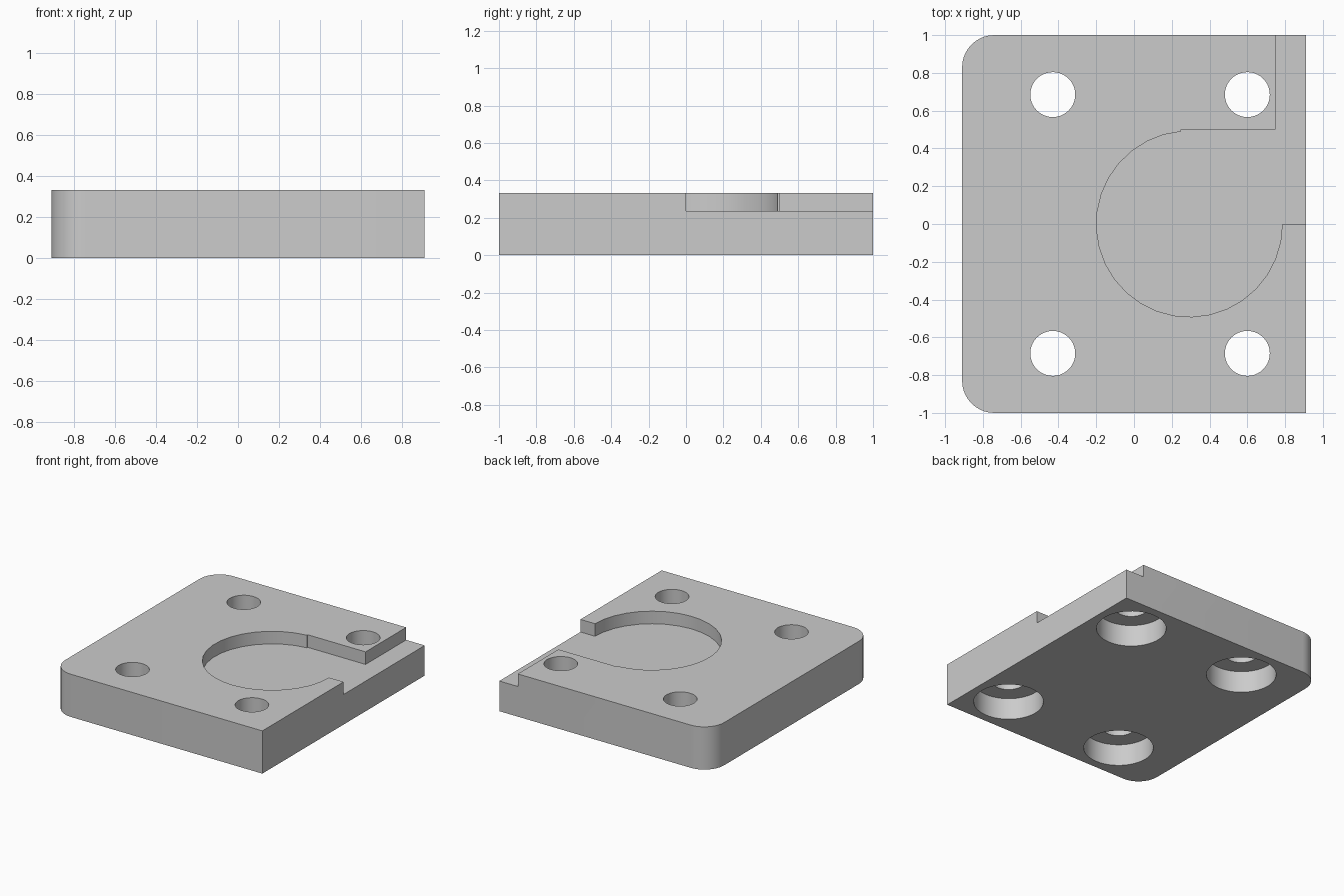
import bpy, bmesh
from math import sin, cos, pi, radians

default = bpy.data.objects.get("Cube")
if default:
    bpy.data.objects.remove(default, do_unlink=True)

W, D, H = 0.91, 1.0, 0.333       # half width, half depth, height
FLOOR = 0.235                    # pocket floor
SHELF = 0.17                     # counterbore depth

grey = bpy.data.materials.new("light_grey")
grey.use_nodes = True
color = (0.6, 0.6, 0.6, 1)
grey.diffuse_color = color
grey.node_tree.nodes["Principled BSDF"].inputs["Base Color"].default_value = color


def arc(cx, cy, r, start, end, steps):
    """Points along an arc, angles in degrees."""
    angles = [radians(start + (end - start) * i / steps) for i in range(steps + 1)]
    return [(cx + r * cos(a), cy + r * sin(a)) for a in angles]


def prism(name, outline, z0, z1):
    """Solid made by extruding a flat outline upwards."""
    bm = bmesh.new()
    face = bm.faces.new([bm.verts.new((x, y, z0)) for x, y in outline])
    top = bmesh.ops.extrude_face_region(bm, geom=[face])["geom"]
    bmesh.ops.translate(bm, vec=(0, 0, z1 - z0),
                        verts=[v for v in top if isinstance(v, bmesh.types.BMVert)])
    bmesh.ops.recalc_face_normals(bm, faces=bm.faces)
    mesh = bpy.data.meshes.new(name)
    bm.to_mesh(mesh)
    bm.free()
    mesh.materials.append(grey)
    obj = bpy.data.objects.new(name, mesh)
    bpy.context.collection.objects.link(obj)
    return obj


def cut(target, cutter):
    """Subtract the cutter and remove it."""
    mod = target.modifiers.new("cut", "BOOLEAN")
    mod.operation = "DIFFERENCE"
    mod.solver = "EXACT"
    mod.object = cutter
    bpy.context.view_layer.objects.active = target
    bpy.ops.object.modifier_apply(modifier=mod.name)
    bpy.data.objects.remove(cutter, do_unlink=True)


# Plate with two rounded corners on one side
R = 0.17
plate = prism("mounting_plate",
              [(W, -D), (W, D)]
              + arc(-W + R, D - R, R, 90, 180, 10)
              + arc(-W + R, -D + R, R, 180, 270, 10), 0, H)

# Round pocket with side channel and edge step
out = 0.1
pocket = arc(0.293, 0, 0.492, 95, 360, 24)
pocket += [(W + out, 0), (W + out, D + out), (0.75, D + out), (0.75, 0.5), (0.25, 0.5)]
cut(plate, prism("pocket_cutter", pocket, FLOOR, H + out))

# Four through holes, counterbored from below
for x in (-0.43, 0.6):
    for y in (-0.685, 0.685):
        cut(plate, prism("bore_cutter", arc(x, y, 0.25, 0, 360, 48)[:-1], -out, SHELF))
        cut(plate, prism("hole_cutter", arc(x, y, 0.119, 0, 360, 40)[:-1], -out, H + out))

# Smooth curved walls, crisp edges
bpy.ops.object.select_all(action="DESELECT")
plate.select_set(True)
bpy.context.view_layer.objects.active = plate
bpy.ops.object.shade_smooth_by_angle(angle=radians(30))
